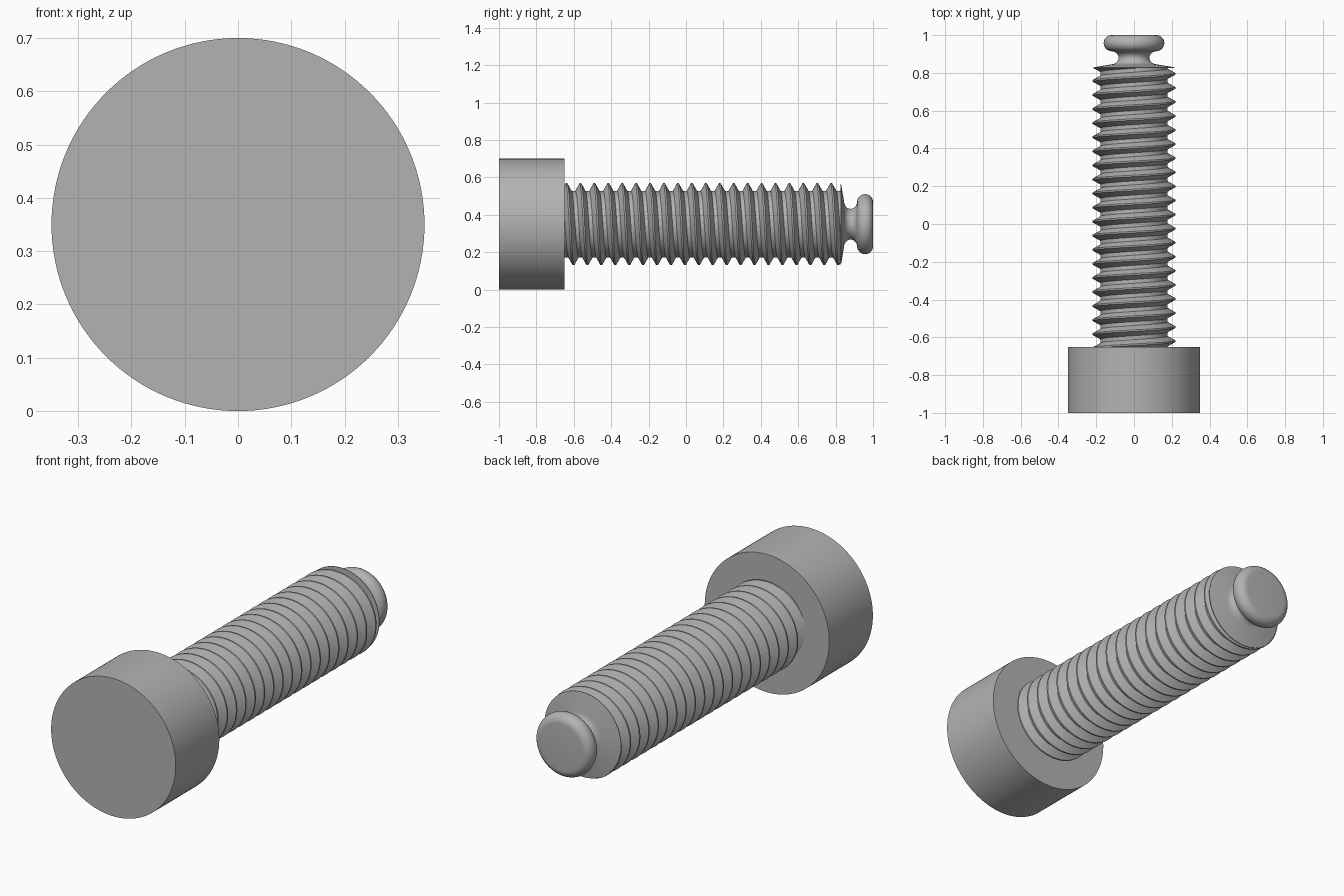
import bpy, bmesh
from math import pi, sin, cos, radians
from mathutils import Vector

cube = bpy.data.objects.get("Cube")
if cube:
    bpy.data.objects.remove(cube)

AXIS_Z = 0.35          # height of the screw axis
CENTRE = Vector((0, 0, AXIS_Z))
Y_AXIS = Vector((0, 1, 0))

steel = bpy.data.materials.new("grey steel")
GREY = (0.45, 0.45, 0.45, 1)
steel.use_nodes = True
steel.diffuse_color = GREY
steel.node_tree.nodes["Principled BSDF"].inputs["Base Color"].default_value = GREY


def lathe(name, profile, steps=96, turns=1, pitch=0.0, y_range=None):
    """Spin a (radius, y) profile about the long axis, climbing by pitch each turn."""
    bm = bmesh.new()
    verts = [bm.verts.new((0, y, AXIS_Z + r)) for r, y in profile]
    edges = [bm.edges.new(pair) for pair in zip(verts, verts[1:])]
    bmesh.ops.spin(bm, geom=verts + edges, cent=CENTRE, axis=Y_AXIS,
                   dvec=Y_AXIS * pitch / steps, angle=2 * pi * turns,
                   steps=steps * turns)
    bmesh.ops.remove_doubles(bm, verts=bm.verts, dist=0.0002)
    # Trim the ends square
    if y_range:
        for y, side in zip(y_range, (-1, 1)):
            bmesh.ops.bisect_plane(bm, geom=bm.verts[:] + bm.edges[:] + bm.faces[:],
                                   plane_co=(0, y, 0), plane_no=Y_AXIS * side,
                                   clear_outer=True)
    bmesh.ops.recalc_face_normals(bm, faces=bm.faces)
    # Keep the outside facing out on open shells
    if sum(f.normal.dot(f.calc_center_median() - CENTRE) * f.calc_area() for f in bm.faces) < 0:
        bmesh.ops.reverse_faces(bm, faces=bm.faces)
    mesh = bpy.data.meshes.new(name)
    bm.to_mesh(mesh)
    bm.free()
    mesh.materials.append(steel)
    obj = bpy.data.objects.new(name, mesh)
    bpy.context.collection.objects.link(obj)
    bpy.ops.object.select_all(action="DESELECT")
    obj.select_set(True)
    bpy.context.view_layer.objects.active = obj
    bpy.ops.object.shade_smooth_by_angle(angle=radians(30))
    return obj


def arc(r, y, rad_r, rad_y, start, end, n=12):
    """Points along an elliptical arc, angles in degrees."""
    angles = [radians(start + (end - start) * i / n) for i in range(n + 1)]
    return [(r + rad_r * cos(a), y + rad_y * sin(a)) for a in angles]


# Plain cylindrical head
lathe("head", [(0, -1), (0.35, -1), (0.35, -0.65), (0, -0.65)], steps=128)

# Helical thread: one pitch of root, flank, crest and flank
PITCH, ROOT, CREST = 0.0745, 0.178, 0.219
SHANK_END = 0.829
crest_y = -0.639 - 2 * PITCH
lathe("thread", [(ROOT, crest_y - PITCH / 2), (ROOT, crest_y - 0.027),
                 (CREST, crest_y - 0.004), (CREST, crest_y + 0.004),
                 (ROOT, crest_y + 0.027), (ROOT, crest_y + PITCH / 2)],
      steps=72, turns=24, pitch=PITCH, y_range=(-0.66, SHANK_END))

# Shallow cone end, waisted neck and rounded button tip
neck = arc(0.122, 0.88, 0.04, 0.035, 270, 90)
button = arc(0.118, 0.9575, 0.0425, 0.0425, -90, 90, 16)
lathe("neck_and_tip", [(0, SHANK_END - 0.003), (0.215, SHANK_END - 0.003),
                       (0.215, SHANK_END)] + neck + button + [(0, 1)])
